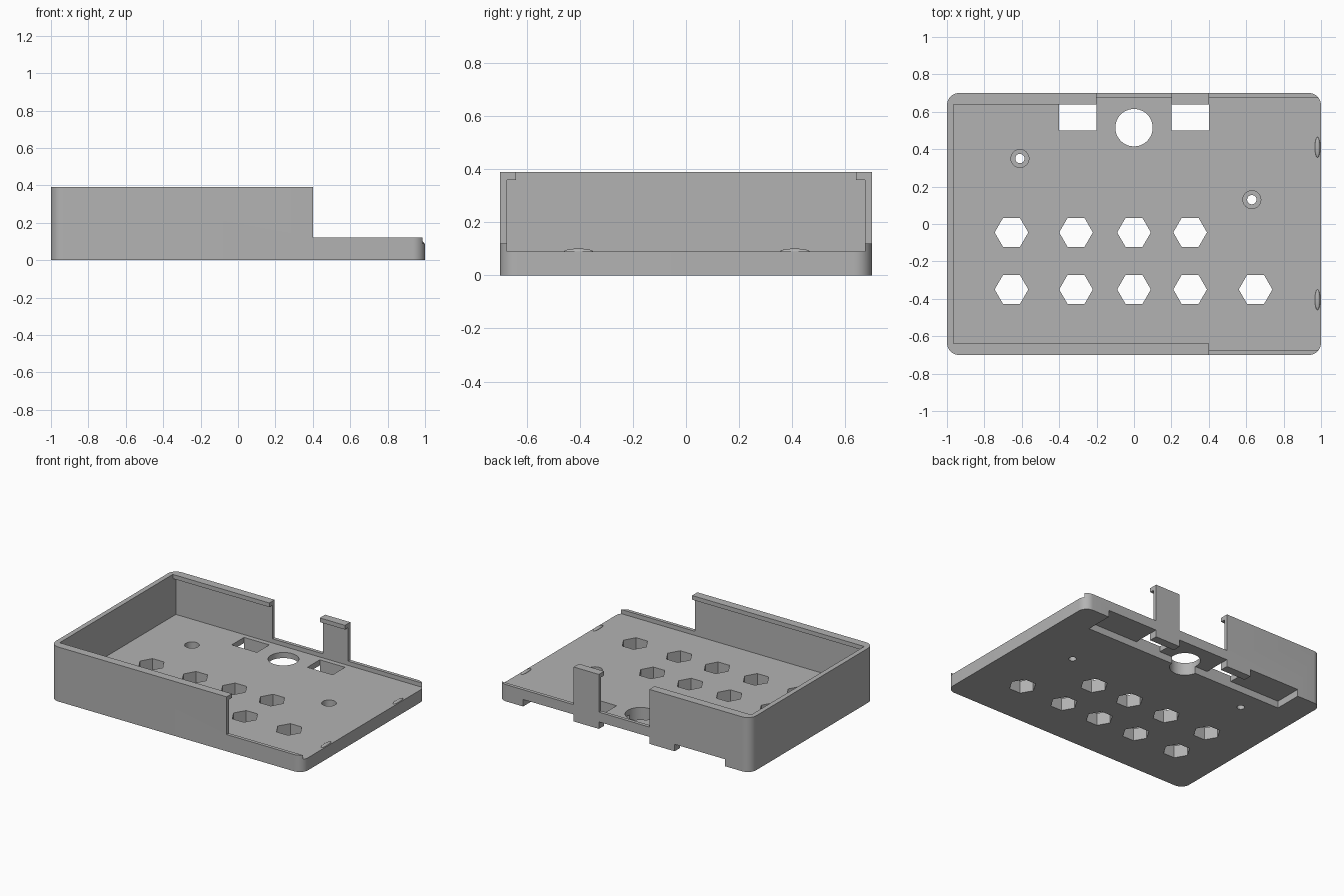
import bpy
import bmesh
import math

cube = bpy.data.objects.get("Cube")
if cube:
    bpy.data.objects.remove(cube, do_unlink=True)

grey = bpy.data.materials.new("plain_grey")
grey.use_nodes = True
COLOUR = (0.45, 0.45, 0.45, 1)
grey.diffuse_color = COLOUR
grey.node_tree.nodes["Principled BSDF"].inputs["Base Color"].default_value = COLOUR


def prism(name, points, z0, z1):
    """Extrude a flat outline between two heights."""
    bm = bmesh.new()
    base = bm.faces.new([bm.verts.new((x, y, z0)) for x, y in points])
    top = bmesh.ops.extrude_face_region(bm, geom=[base])["geom"]
    verts = [g for g in top if isinstance(g, bmesh.types.BMVert)]
    bmesh.ops.translate(bm, verts=verts, vec=(0, 0, z1 - z0))
    bmesh.ops.recalc_face_normals(bm, faces=bm.faces)
    mesh = bpy.data.meshes.new(name)
    bm.to_mesh(mesh)
    bm.free()
    mesh.materials.append(grey)
    obj = bpy.data.objects.new(name, mesh)
    bpy.context.collection.objects.link(obj)
    return obj


def ring(cx, cy, radius, sides, start=0, sweep=math.tau):
    return [(cx + radius * math.cos(start + sweep * i / sides),
             cy + radius * math.sin(start + sweep * i / sides)) for i in range(sides)]


def rounded_rect(hx, hy, r, steps=10):
    points = []
    for i, (sx, sy) in enumerate([(1, 1), (-1, 1), (-1, -1), (1, -1)]):
        cx, cy = sx * (hx - r), sy * (hy - r)
        for k in range(steps + 1):
            a = (i + k / steps) * math.pi / 2
            points.append((cx + r * math.cos(a), cy + r * math.sin(a)))
    return points


def cut(target, points, z0, z1):
    """Subtract a prism from the target."""
    tool = prism("cutter", points, z0, z1)
    tool.hide_render = True
    mod = target.modifiers.new("cut", "BOOLEAN")
    mod.operation = "DIFFERENCE"
    mod.solver = "EXACT"
    mod.object = tool
    bpy.context.view_layer.objects.active = target
    bpy.ops.object.modifier_apply(modifier=mod.name)
    bpy.data.objects.remove(tool, do_unlink=True)


def cut_box(target, x0, x1, y0, y1, z0, z1):
    cut(target, [(x0, y0), (x1, y0), (x1, y1), (x0, y1)], z0, z1)


# Rounded tray with an open end and overhanging side lips
FLOOR, LOW, TOP, LIP = 0.09, 0.12, 0.39, 0.36
tray = prism("tray", rounded_rect(1, 0.7, 0.065), 0, TOP)
cut_box(tray, -0.965, 1.1, -0.675, 0.675, FLOOR, LIP)
cut_box(tray, -0.965, 1.1, -0.64, 0.64, 0.3, 0.5)

# Low walls at the open end and the gap in the back wall
cut_box(tray, 0.4, 1.1, -0.8, 0.8, LOW, 0.5)
cut_box(tray, -0.2, 0.2, 0.6, 0.8, LOW, 0.5)

# Shallow recesses under the back edge
for x0, x1 in [(-0.8, -0.4), (-0.2, 0.2), (0.4, 0.8)]:
    cut_box(tray, x0, x1, 0.5, 0.8, -0.1, 0.05)

# Square and round openings by the back wall
for x in (-0.3, 0.3):
    cut_box(tray, x - 0.1, x + 0.1, 0.5, 0.64, -0.1, 0.2)
cut(tray, ring(0, 0.515, 0.1, 48), -0.1, 0.2)

# Two rows of hexagonal openings
for x in (-0.655, -0.31, 0, 0.3, 0.65):
    for y in (-0.35, -0.045):
        if x < 0.5 or y < -0.2:
            cut(tray, ring(x, y, 0.09, 6), -0.1, 0.2)

# Counterbored screw holes
for x, y in [(-0.61, 0.35), (0.63, 0.13)]:
    cut(tray, ring(x, y, 0.025, 24), -0.1, 0.2)
    cut(tray, ring(x, y, 0.048, 32), 0.045, 0.2)

bpy.ops.object.select_all(action="DESELECT")
tray.select_set(True)
bpy.context.view_layer.objects.active = tray
bpy.ops.object.shade_smooth_by_angle(angle=math.radians(30))

# Low catch bumps at the open end
for name, y in [("catch_bump_front", -0.405), ("catch_bump_back", 0.41)]:
    bpy.ops.mesh.primitive_uv_sphere_add(segments=24, ring_count=12, radius=1,
                                         location=(0.981, y, FLOOR))
    bump = bpy.context.object
    bump.name = name
    bump.scale = (0.014, 0.055, 0.011)
    bump.data.materials.append(grey)
    bpy.ops.object.shade_smooth()
